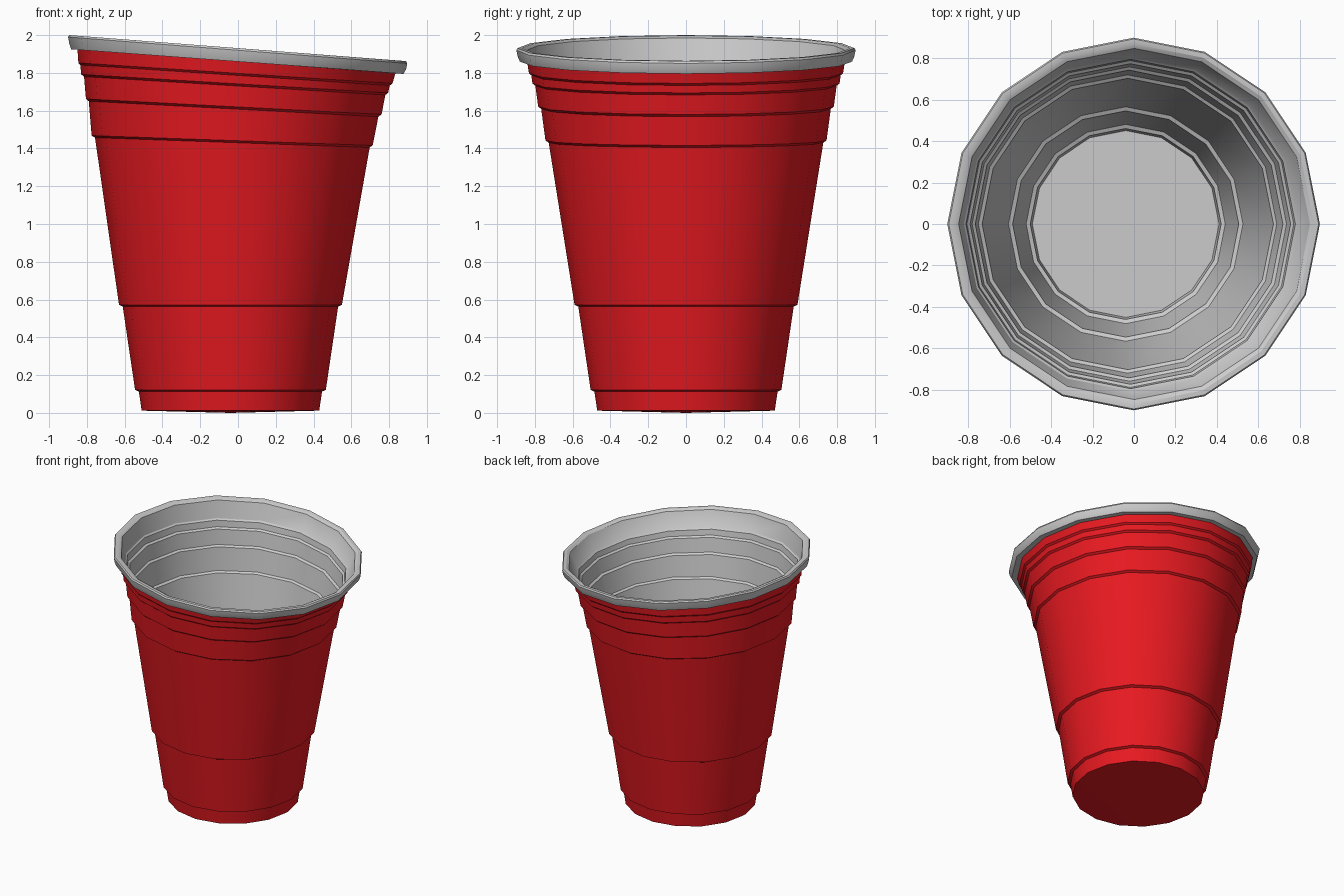
import bpy, bmesh
from math import cos, sin, pi

if "Cube" in bpy.data.objects:
    bpy.data.objects.remove(bpy.data.objects["Cube"])

SIDES = 16

# Each ring: (left x, left z, right x, right z); rings tilt towards the rim
OUTER = [
    (-0.51, 0.012, 0.43, 0.012), (-0.525, 0.113, 0.445, 0.113),
    (-0.545, 0.122, 0.465, 0.122), (-0.61, 0.562, 0.53, 0.562),
    (-0.63, 0.572, 0.55, 0.572), (-0.757, 1.457, 0.697, 1.405),
    (-0.775, 1.468, 0.713, 1.416), (-0.79, 1.65, 0.743, 1.568),
    (-0.805, 1.662, 0.76, 1.58), (-0.815, 1.78, 0.78, 1.683),
    (-0.83, 1.792, 0.795, 1.694), (-0.835, 1.842, 0.803, 1.733),
    (-0.845, 1.853, 0.818, 1.744), (-0.85, 1.925, 0.833, 1.797),
]
RIM = [
    (-0.85, 1.925, 0.833, 1.797), (-0.883, 1.925, 0.876, 1.795),
    (-0.893, 1.955, 0.89, 1.82), (-0.90, 1.99, 0.896, 1.85),
    (-0.893, 2.0, 0.89, 1.862), (-0.868, 1.998, 0.868, 1.864),
    (-0.845, 1.985, 0.848, 1.853),
]
T = 0.025  # wall thickness


def loft(name, rings, start=None, end=None, color=None):
    """Skin tilted rings; optional centre points close the ends."""
    bm = bmesh.new()
    loops = []
    for xl, zl, xr, zr in rings:
        cx, r, cz, dz = (xl + xr) / 2, (xr - xl) / 2, (zl + zr) / 2, (zr - zl) / 2
        loops.append([bm.verts.new((cx + r * cos(a), r * sin(a), cz + dz * cos(a)))
                      for a in (2 * pi * i / SIDES for i in range(SIDES))])
    for a, b in zip(loops, loops[1:]):
        for i in range(SIDES):
            j = (i + 1) % SIDES
            bm.faces.new((a[i], a[j], b[j], b[i]))
    for co, loop, flip in ((start, loops[0], True), (end, loops[-1], False)):
        if co:
            c = bm.verts.new(co)
            for i in range(SIDES):
                j = (i + 1) % SIDES
                bm.faces.new((c, loop[j], loop[i]) if flip else (c, loop[i], loop[j]))
    me = bpy.data.meshes.new(name)
    bm.to_mesh(me)
    bm.free()
    ob = bpy.data.objects.new(name, me)
    bpy.context.collection.objects.link(ob)
    if color:
        mat = bpy.data.materials.new(name + "_red")
        mat.diffuse_color = color
        mat.use_nodes = True
        mat.node_tree.nodes["Principled BSDF"].inputs["Base Color"].default_value = mat.diffuse_color
        me.materials.append(mat)
    bpy.ops.object.select_all(action='DESELECT')
    ob.select_set(True)
    bpy.context.view_layer.objects.active = ob
    bpy.ops.object.shade_smooth_by_angle(angle=pi / 6)
    return ob


# Red stepped outside with a slightly bulging base
loft("cup_outside", OUTER, start=(-0.04, 0, 0.0), color=(0.8, 0.01, 0.015, 1))

# Grey rolled rim flowing into the stepped inside wall and floor
inside = [(xl + T, zl, xr - T, zr) for xl, zl, xr, zr in reversed(OUTER[1:-1])]
floor = (-0.49, 0.03, 0.41, 0.03)
loft("rim_and_lining", RIM + inside + [floor], end=(-0.04, 0, 0.03))
